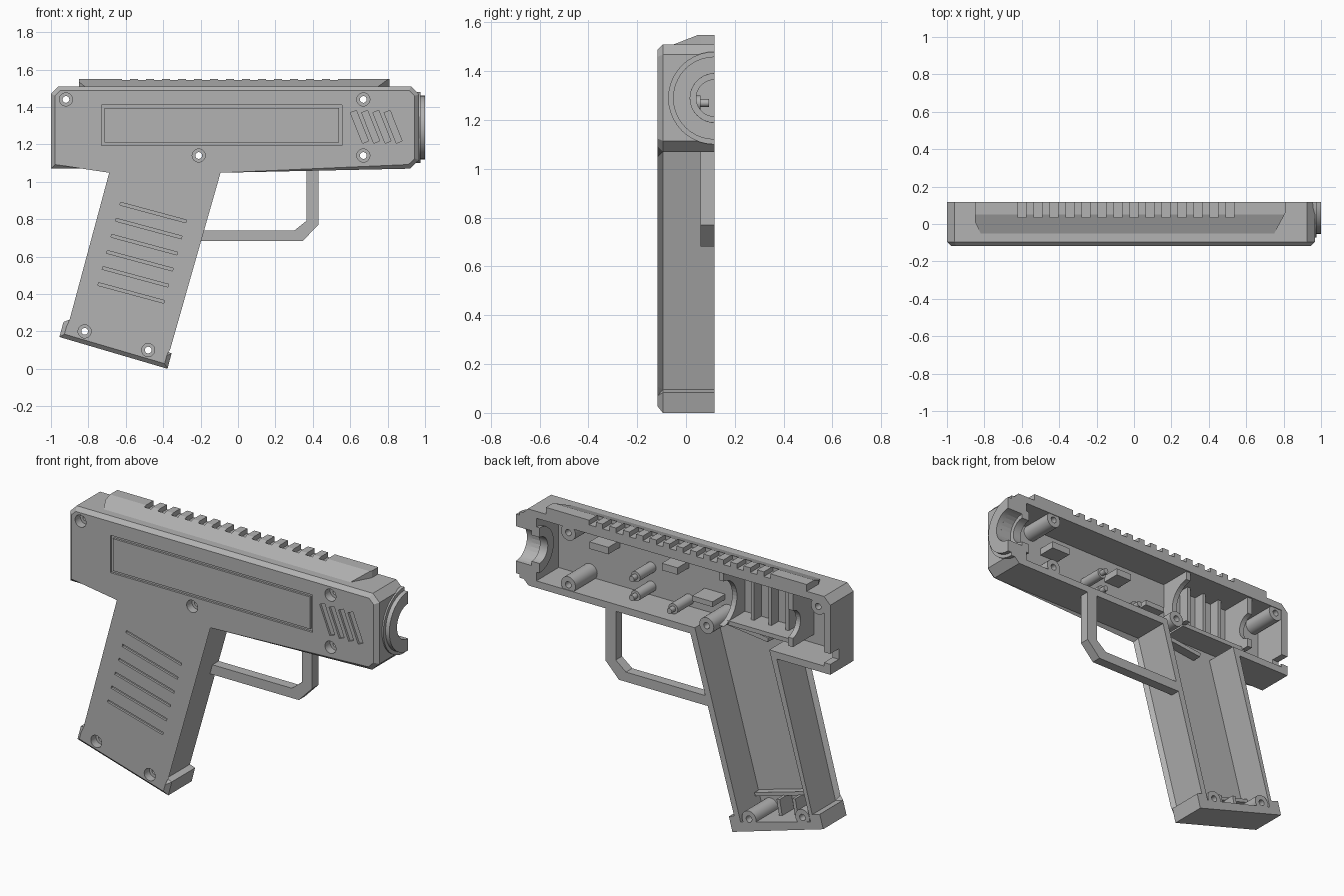
import bpy, bmesh, math
from mathutils import Vector

if "Cube" in bpy.data.objects:
    bpy.data.objects.remove(bpy.data.objects["Cube"], do_unlink=True)

grey = bpy.data.materials.new("plain_grey")
grey.use_nodes = True
COLOUR = (0.45, 0.45, 0.45, 1)
grey.diffuse_color = COLOUR
grey.node_tree.nodes["Principled BSDF"].inputs["Base Color"].default_value = COLOUR

FRONT, OPEN, FLOOR = -0.117, 0.117, -0.085
AXIS_Z = 1.29


def prisms(name, shapes, axis="y", bevel=0.0):
    """One object of extruded outlines; each shape is (points, start, end)."""
    place = {"x": lambda p, t: (t, p[0], p[1]),
             "y": lambda p, t: (p[0], t, p[1]),
             "z": lambda p, t: (p[0], p[1], t)}[axis]
    bm = bmesh.new()
    for pts, a, b in shapes:
        low = [bm.verts.new(place(p, a)) for p in pts]
        high = [bm.verts.new(place(p, b)) for p in pts]
        first = bm.faces.new(low)
        bm.faces.new(high[::-1])
        for i in range(len(pts)):
            j = (i + 1) % len(pts)
            bm.faces.new((low[j], low[i], high[i], high[j]))
        if bevel:
            bmesh.ops.bevel(bm, geom=list(first.edges), offset=bevel,
                            segments=1, affect="EDGES")
    bmesh.ops.recalc_face_normals(bm, faces=bm.faces)
    mesh = bpy.data.meshes.new(name)
    bm.to_mesh(mesh)
    bm.free()
    mesh.materials.append(grey)
    ob = bpy.data.objects.new(name, mesh)
    bpy.context.collection.objects.link(ob)
    return ob


def boolean(ob, tools, operation="DIFFERENCE"):
    """Apply the boolean tools in turn."""
    for tool in tools:
        tool.hide_render = True
        mod = ob.modifiers.new("cut", "BOOLEAN")
        mod.operation, mod.solver, mod.object = operation, "EXACT", tool
    bpy.context.view_layer.update()
    done = ob.evaluated_get(bpy.context.evaluated_depsgraph_get())
    mesh = bpy.data.meshes.new_from_object(done)
    ob.modifiers.clear()
    ob.data = mesh


def smooth(ob):
    bpy.ops.object.select_all(action="DESELECT")
    ob.select_set(True)
    bpy.context.view_layer.objects.active = ob
    bpy.ops.object.shade_smooth_by_angle(angle=math.radians(30))


def circle(x, z, r, n=28):
    return [(x + r * math.cos(2 * math.pi * i / n),
             z + r * math.sin(2 * math.pi * i / n)) for i in range(n)]


def rect(x0, x1, z0, z1):
    return [(x0, z0), (x1, z0), (x1, z1), (x0, z1)]


def bar(p, q, w):
    """Slanted rectangle of width w from p to q."""
    p, q = Vector(p), Vector(q)
    d = (q - p).normalized() * w / 2
    s = Vector((-d.y, d.x))
    return [p + s, p - s, q - s, q + s]


def half_arc(r, n=20):
    """Arc in the y-z plane on the closed side, from bottom to top."""
    return [(OPEN - r * math.sin(math.pi * i / n),
             AXIS_Z - r * math.cos(math.pi * i / n)) for i in range(n + 1)]


# Outer half shell of body and grip
shell = prisms("half_shell", [([
    (-1, 1.07), (-0.66, 1.07), (-0.885, 0.235), (-0.933, 0.25), (-0.955, 0.17),
    (-0.377, 0.0), (-0.355, 0.083), (-0.388, 0.095), (-0.11, 1.07),
    (0.92, 1.07), (0.967, 1.115), (0.967, 1.468), (0.925, 1.51),
    (-0.96, 1.51), (-1, 1.47)], FRONT, OPEN)], bevel=0.022)

# Hollow interior
body_cavity = prisms("body_cavity", [(rect(-0.96, 0.87, 1.11, 1.47), FLOOR, 0.3)])
grip_cavity = prisms("grip_cavity", [([(-0.6, 1.15), (-0.875, 0.19), (-0.43, 0.07),
                                       (-0.127, 1.15)], FLOOR, 0.3)])
bore = prisms("bore", [(circle(OPEN, AXIS_Z, 0.1), 0.8, 1.2)], "x")
rear_notch = prisms("rear_notch", [(rect(-1.1, -0.93, 1.13, 1.19), 0.04, 0.3)])

# Screw holes with counterbores
screws = [(-0.92, 1.44), (0.67, 1.44), (0.67, 1.14),
          (-0.21, 1.14), (-0.82, 0.2), (-0.48, 0.1)]
holes = prisms("holes", [(circle(x, z, 0.018), -0.3, 0.3) for x, z in screws])
sinks = prisms("sinks", [(circle(x, z, 0.035), -0.3, -0.07) for x, z in screws])

# Surface grooves: panel frame, vents and grip lines
groove = FRONT + 0.012
frame = prisms("frame", [(rect(-0.73, 0.555, 1.195, 1.41), -0.2, groove)])
panel = prisms("panel_inset", [(rect(-0.715, 0.54, 1.21, 1.395), FRONT, groove + 0.01)])
vents = prisms("vents", [(bar((0.617 + 0.06 * i, 1.375), (0.682 + 0.06 * i, 1.212), 0.034),
                          -0.2, groove) for i in range(4)])
lines = prisms("lines", [(bar((-0.63 - 0.0235 * i, 0.883 - 0.086 * i),
                              (-0.278 - 0.0235 * i, 0.788 - 0.086 * i), 0.015),
                          -0.2, groove) for i in range(6)])

# Screw bosses
bosses = prisms("screw_bosses", [(circle(x, z, 0.046), -0.095, OPEN - 0.004)
                                 for x, z in screws])
boolean(shell, [body_cavity, grip_cavity, bore, rear_notch, holes, sinks,
                frame, vents, lines])
boolean(bosses, [holes, sinks])
smooth(bosses)

# Top rail with cross slots
rail = prisms("top_rail", [([(-0.05, 1.5), (-0.05, 1.51), (0.05, 1.549), (OPEN, 1.549),
                             (OPEN, 1.5)], -0.9, 0.9)], "x")
rail_plan = prisms("rail_plan", [([(-0.85, 0.2), (-0.85, 0.01), (-0.815, -0.06),
                                   (0.745, -0.06), (0.81, 0.06), (0.81, 0.2)],
                                  1.4, 1.6)], "z")
slots = prisms("slots", [(rect(-0.62 + 0.0855 * i, -0.577 + 0.0855 * i, 1.522, 1.6),
                          0.035, 0.2) for i in range(14)])
boolean(rail, [rail_plan], "INTERSECT")
boolean(rail, [slots])

# Muzzle rings
for name, outer, inner, x0, x1 in (("muzzle_flange", 0.19, 0.1, 0.95, 0.976),
                                   ("muzzle_ring", 0.17, 0.1, 0.95, 1.0),
                                   ("muzzle_inner_ring", 0.13, 0.075, 0.85, 0.9)):
    smooth(prisms(name, [(half_arc(outer) + half_arc(inner)[::-1], x0, x1)], "x"))

# Trigger guard
prisms("trigger_guard", [([
    (0.43, 1.08), (0.43, 0.77), (0.345, 0.682), (-0.23, 0.682), (-0.21, 0.738),
    (0.3, 0.738), (0.365, 0.79), (0.365, 1.08)], 0.06, OPEN)])

# Cradle bulkheads with round cut-outs
for name, x, r in (("front_bulkhead", -0.3, 0.13), ("rear_bulkhead", -0.74, 0.08)):
    outline = [(FLOOR - 0.01, 1.16), (OPEN - 0.01, 1.16)]
    outline += [(min(y, OPEN - 0.01), z) for y, z in half_arc(r)]
    outline += [(OPEN - 0.01, 1.49), (FLOOR - 0.01, 1.49)]
    prisms(name, [(outline, x - 0.015, x + 0.015)], "x")

# Cradle shelf and ribs
prisms("cradle_shelf", [(rect(-0.74, -0.3, 1.15, 1.175), FLOOR - 0.01, 0.06)])
prisms("cradle_ribs", [(rect(x, x + 0.02, 1.16, 1.48), FLOOR - 0.01, -0.02)
                       for x in (-0.64, -0.53, -0.42)])

# Stepped locating pins
for name, r, end in (("pin_posts", 0.03, 0.06), ("pin_tips", 0.016, 0.095)):
    smooth(prisms(name, [(circle(x, z, r, 20), FLOOR - 0.01, end)
                         for x, z in ((0.28, 1.27), (0.28, 1.16), (0.04, 1.15))]))

# Support blocks inside the body
prisms("support_blocks", [(rect(0.48, 0.6, 1.33, 1.37), FLOOR - 0.01, 0.02),
                          (rect(0.04, 0.14, 1.33, 1.37), FLOOR - 0.01, 0.02),
                          (rect(-0.19, -0.06, 1.21, 1.24), FLOOR - 0.01, 0.03)])

# Ribs inside the grip
prisms("grip_ribs", [(bar((-0.5, 1.08), (-0.25, 1.11), 0.025), FLOOR - 0.01, -0.03),
                     (bar((-0.85, 0.29), (-0.41, 0.165), 0.02), FLOOR - 0.01, -0.04),
                     (bar((-0.7, 0.24), (-0.72, 0.13), 0.02), FLOOR - 0.01, 0.02),
                     (bar((-0.6, 0.21), (-0.62, 0.1), 0.02), FLOOR - 0.01, 0.02)])

# Remove the cutters
for tool in (body_cavity, grip_cavity, bore, rear_notch, holes, sinks, frame,
             vents, lines, rail_plan, slots):
    bpy.data.objects.remove(tool, do_unlink=True)
